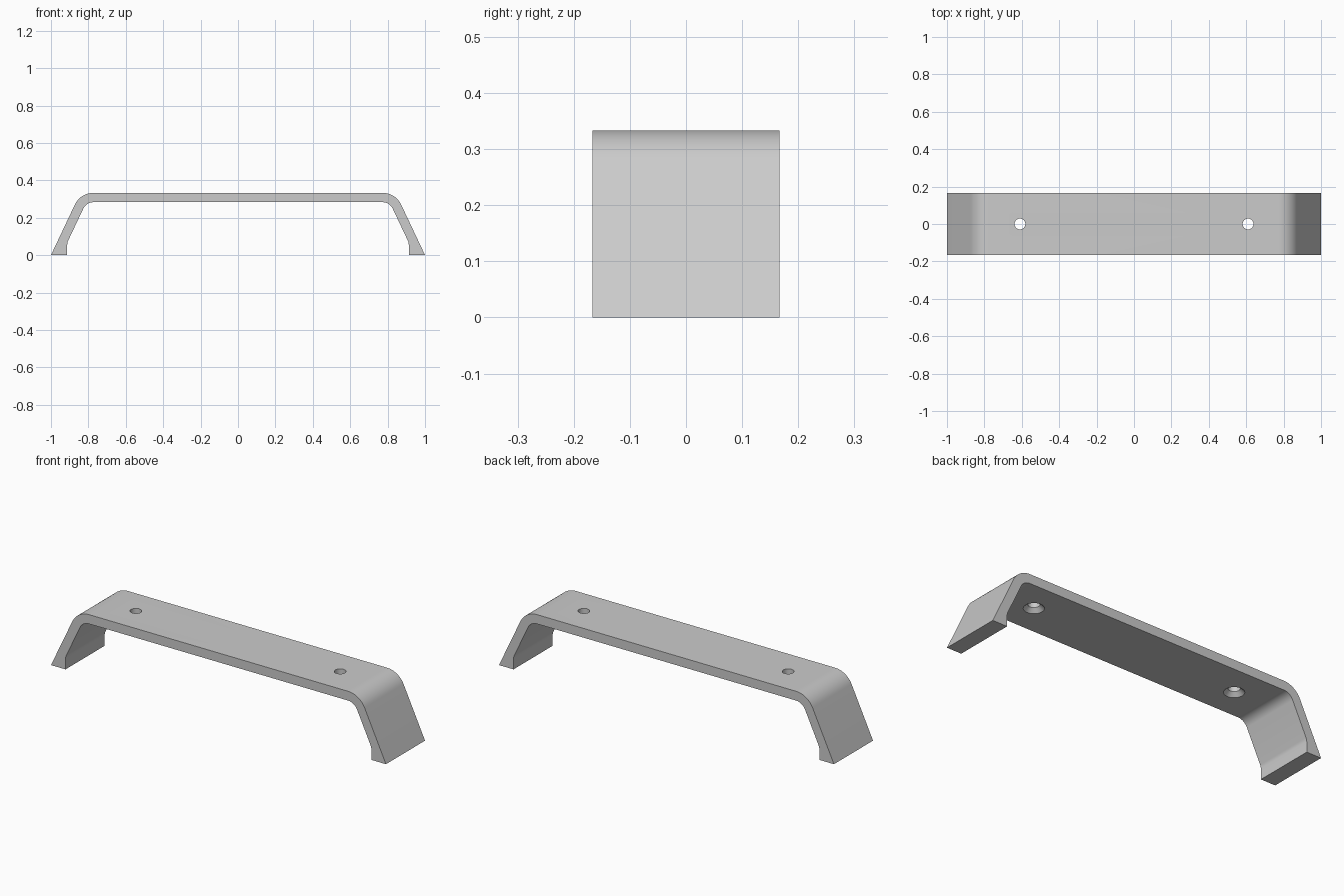
import bpy
import bmesh
from math import tan, radians
from mathutils import Vector

if "Cube" in bpy.data.objects:
    bpy.data.objects.remove(bpy.data.objects["Cube"], do_unlink=True)

HALF, HEIGHT, DEPTH = 1.0, 0.333, 0.333
WALL = 0.05
LEG = radians(64.7)
HOLE_X, HOLE_R, SINK_R = 0.61, 0.029, 0.05

metal = bpy.data.materials.new("satin grey metal")
metal.use_nodes = True
colour = (0.6, 0.6, 0.6, 1)
metal.diffuse_color = colour
metal.node_tree.nodes["Principled BSDF"].inputs["Base Color"].default_value = colour


def fillet(prev, corner, following, radius, steps=12):
    """Points of an arc that rounds one corner."""
    a = (Vector(prev) - Vector(corner)).normalized()
    b = (Vector(following) - Vector(corner)).normalized()
    half = a.angle(b) / 2
    reach = radius / tan(half)
    start = Vector(corner) + a * reach
    centre = Vector(corner) + (a + b).normalized() * (reach ** 2 + radius ** 2) ** 0.5
    arm = start - centre
    end_arm = Vector(corner) + b * reach - centre
    return [centre + arm.slerp(end_arm, i / steps).normalized() * radius
            for i in range(steps + 1)]


def make_object(name, bm):
    bmesh.ops.recalc_face_normals(bm, faces=bm.faces)
    mesh = bpy.data.meshes.new(name)
    bm.to_mesh(mesh)
    bm.free()
    mesh.materials.append(metal)
    obj = bpy.data.objects.new(name, mesh)
    bpy.context.collection.objects.link(obj)
    return obj


# Right half of the profile: outer corner, foot, inner corner
inner_z = HEIGHT - WALL
outer_x = HALF - HEIGHT / tan(LEG)
inner_x = outer_x - WALL * tan(LEG / 2)
foot_x = 0.913
foot_z = inner_z - (foot_x - inner_x) * tan(LEG)
outer = fillet((0, HEIGHT), (outer_x, HEIGHT), (HALF, 0), 0.11)
ankle = fillet((foot_x, 0), (foot_x, foot_z), (inner_x, inner_z), 0.05, 4)
inner = fillet((foot_x, foot_z), (inner_x, inner_z), (0, inner_z), 0.06)
side = outer + [Vector((HALF, 0)), Vector((foot_x, 0))] + ankle + inner
outline = side + [Vector((-p.x, p.y)) for p in reversed(side)]

# Bent strap handle, extruded through its depth
bm = bmesh.new()
front = bm.faces.new([bm.verts.new((p.x, -DEPTH / 2, p.y)) for p in outline])
sweep = bmesh.ops.extrude_face_region(bm, geom=[front], use_keep_orig=True)
moved = [v for v in sweep["geom"] if isinstance(v, bmesh.types.BMVert)]
bmesh.ops.translate(bm, verts=moved, vec=(0, DEPTH, 0))
handle = make_object("handle", bm)

# Screw holes, countersunk from below
bm = bmesh.new()
sink_z = inner_z + SINK_R - HOLE_R
levels = [(SINK_R + 0.02, inner_z - 0.02), (HOLE_R, sink_z), (HOLE_R, HEIGHT + 0.05)]
for x in (-HOLE_X, HOLE_X):
    rings = [bmesh.ops.create_circle(bm, segments=32, radius=r)["verts"] for r, z in levels]
    for ring, (r, z) in zip(rings, levels):
        bmesh.ops.translate(bm, verts=ring, vec=(x, 0, z))
    for low, high in zip(rings, rings[1:]):
        for i in range(32):
            j = (i + 1) % 32
            bm.faces.new((low[i], low[j], high[j], high[i]))
    bm.faces.new(rings[0])
    bm.faces.new(rings[-1])
cutter = make_object("screw_hole_cutter", bm)
cutter.hide_render = True

cut = handle.modifiers.new("screw holes", "BOOLEAN")
cut.operation = "DIFFERENCE"
cut.solver = "EXACT"
cut.object = cutter
bpy.ops.object.select_all(action="DESELECT")
handle.select_set(True)
bpy.context.view_layer.objects.active = handle
bpy.ops.object.modifier_apply(modifier=cut.name)
bpy.data.objects.remove(cutter, do_unlink=True)
bpy.ops.object.shade_smooth_by_angle(angle=radians(20))
